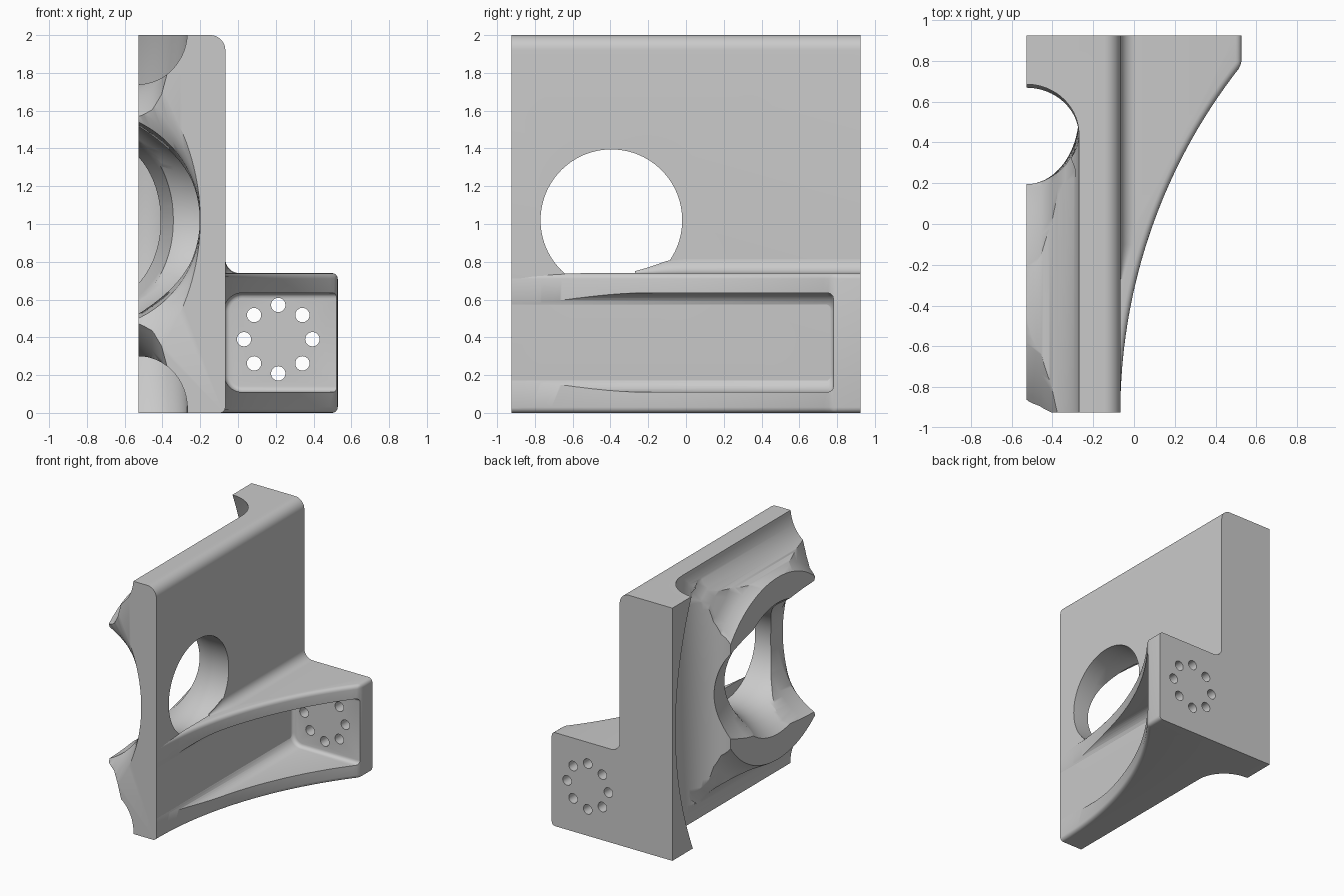
import bpy, bmesh, math
from math import sin, cos, pi, sqrt

if "Cube" in bpy.data.objects:
    bpy.data.objects.remove(bpy.data.objects["Cube"])

grey = bpy.data.materials.new("grey_metal")
grey.diffuse_color = (0.59, 0.59, 0.59, 1)
grey.use_nodes = True
grey.node_tree.nodes["Principled BSDF"].inputs["Base Color"].default_value = grey.diffuse_color


def loft(name, rings, closed=False):
    """Solid skinned through rings of equal point count."""
    bm = bmesh.new()
    vs = [[bm.verts.new(p) for p in r] for r in rings]
    n = len(rings[0])
    for a, b in zip(vs, vs[1:] + (vs[:1] if closed else [])):
        for i in range(n):
            j = (i + 1) % n
            bm.faces.new((a[i], a[j], b[j], b[i]))
    if not closed:
        bm.faces.new(vs[0])
        bm.faces.new(vs[-1])
    bmesh.ops.recalc_face_normals(bm, faces=bm.faces)
    me = bpy.data.meshes.new(name)
    bm.to_mesh(me)
    bm.free()
    ob = bpy.data.objects.new(name, me)
    bpy.context.collection.objects.link(ob)
    me.materials.append(grey)
    return ob


def ellipse(cu, cv, ru, rv, n=96):
    return [(cu + ru * cos(2 * pi * i / n), cv + rv * sin(2 * pi * i / n)) for i in range(n)]


def arc(cu, cv, r, a0, a1, n=10):
    return [(cu + r * cos(math.radians(a0 + (a1 - a0) * i / n)),
             cv + r * sin(math.radians(a0 + (a1 - a0) * i / n))) for i in range(n + 1)]


def along_y(pts, y):
    return [(u, y, v) for u, v in pts]


def along_x(pts, x):
    return [(x, u, v) for u, v in pts]


def along_z(pts, z):
    return [(u, v, z) for u, v in pts]


def cut(target, cutter):
    cutter.hide_render = True
    bpy.context.view_layer.objects.active = target
    m = target.modifiers.new("cut", 'BOOLEAN')
    m.operation, m.solver, m.object = 'DIFFERENCE', 'EXACT', cutter
    bpy.ops.object.modifier_apply(modifier=m.name)
    bpy.data.objects.remove(cutter)


def smooth(ob):
    bpy.ops.object.select_all(action='DESELECT')
    ob.select_set(True)
    bpy.context.view_layer.objects.active = ob
    bpy.ops.object.shade_smooth_by_angle(angle=math.radians(35))


L, F, E = -0.528, -0.067, 0.925    # left side, plate face, half depth
CY, CZ = -0.395, 1.02              # bore axis

# upright plate with rounded right edges
prof = [(L, 0)] + arc(F - 0.03, 0.03, 0.03, -90, 0) + arc(F - 0.08, 1.92, 0.08, 0, 90) + [(L, 2)]
plate = loft("upright_plate", [along_y(prof, -E), along_y(prof, E)])

# channels running front to back above and below the cradle
for z in (2.02, 0.02):
    ring = ellipse(L, z, 0.26, 0.28)
    cut(plate, loft("channel_cutter", [along_y(ring, -1.2), along_y(ring, 0.43)]))

# bowed vertical channel behind the cradle
rings = []
for i in range(41):
    z = -0.2 + 2.44 * i / 40
    t = 1 - (z - CZ) ** 2 / 0.96
    rings.append(along_z(ellipse(L, 0.44 + 0.1 * t, 0.258, 0.245 + 0.1 * t), z))
cut(plate, loft("rear_channel_cutter", rings))

# ring groove that rounds the corners of the cradle ridges
section = [(0.69, -0.6), (0.72, L), (0.77, -0.455), (0.85, -0.405), (0.94, -0.375),
           (1.01, -0.335), (1.08, -0.29), (1.11, -0.29), (1.11, -0.6)]
rings = [[(x, CY + r * cos(a), CZ + r * sin(a)) for r, x in section]
         for a in [2 * pi * i / 96 for i in range(96)]]
cut(plate, loft("ring_groove_cutter", rings, closed=True))

# cradle: flared mouth at the front, narrowing to the rear
rings = []
for y, deep, r in ((-1.0, -0.2, 1.25), (-0.925, -0.2, 1.19), (-0.905, -0.2, 0.86),
                   (-0.88, -0.2, 0.68), (-0.85, -0.2, 0.575), (-0.7, -0.205, 0.567),
                   (-0.4, -0.25, 0.555), (0.0, -0.34, 0.52), (0.27, -0.42, 0.49),
                   (0.5, -0.47, 0.47)):
    rings.append(along_y(ellipse(deep - r, CZ, r, r, 160), y))
cut(plate, loft("cradle_cutter", rings))

# chamfer on the front ends of the ridges
wedge = [(-0.40, -E - 0.001), (-0.44, -0.915), (-0.49, -0.89), (L, -0.86), (-0.6, -0.79), (-0.6, -1.1), (-0.40, -1.1)]
cut(plate, loft("ridge_end_cutter", [along_z(wedge, -0.1), along_z(wedge, 2.1)]))

# round bore through the plate, flaring out to the left
rings = []
for x, r in ((0.3, 0.375), (-0.2, 0.375), (-0.27, 0.382), (-0.34, 0.402), (-0.41, 0.435),
             (-0.48, 0.48), (-0.53, 0.52), (-0.6, 0.58)):
    rings.append(along_x(ellipse(CY, CZ, r, r), x))
cut(plate, loft("bore_cutter", rings))
smooth(plate)

# curved foot
R = 2.74
side = [(F + R - sqrt(R * R - (y + E) ** 2), y) for y in [-E + 1.705 * i / 32 for i in range(33)]]
outline = [(-0.13, -E)] + side + [(side[-1][0], E), (-0.13, E)]
foot = loft("curved_foot", [along_z(outline, 0), along_z(outline, 0.74)])
bm = bmesh.new()
bm.from_mesh(foot.data)
edges = []
for e in bm.edges:
    a, b = (v.co for v in e.verts)
    rim = abs(a.z - b.z) < 1e-4 and min(a.x, b.x) > F - 0.01
    corner = abs(a.z - b.z) > 0.1 and a.x > 0.5 and a.y < 0.9
    if rim or corner:
        edges.append(e)
bmesh.ops.bevel(bm, geom=edges, offset=0.03, segments=4, profile=0.5, affect='EDGES', clamp_overlap=True)
bm.to_mesh(foot.data)
bm.free()

# pocket in the curved side, rounded at its end wall
rings = []
for y, d in ((-1.2, 0), (0.75, 0), (0.762, 0.003), (0.772, 0.01), (0.778, 0.018), (0.78, 0.03)):
    p = arc(0.022, 0.205, 0.095 - d, 270, 180) + arc(0.022, 0.54, 0.095 - d, 180, 90)
    rings.append(along_y(p + [(0.9, 0.635 - d), (0.9, 0.11 + d)], y))
cut(foot, loft("pocket_cutter", rings))

# ring of eight bolt holes
for k in range(8):
    a = k * pi / 4
    hole = ellipse(0.213 + 0.181 * cos(a), 0.39 + 0.181 * sin(a), 0.038, 0.038, 24)
    cut(foot, loft("bolt_cutter", [along_y(hole, 0.6), along_y(hole, 1.1)]))

# keep the bore clear behind the foot
bore = ellipse(CY, CZ, 0.375, 0.375)
cut(foot, loft("clearance_cutter", [along_x(bore, -0.5), along_x(bore, F - 0.002)]))
smooth(foot)

# fillet between plate and foot
rings = []
for y, r in ((-0.27, 0.01), (-0.2, 0.03), (-0.1, 0.065), (0.0, 0.075), (E, 0.075)):
    pts = [(F - 0.004, 0.73)] + [(F + r, 0.73)] + arc(F + r, 0.74 + r, r, 270, 180) + [(F - 0.004, 0.74 + r)]
    rings.append(along_y(pts, y))
smooth(loft("foot_fillet", rings))
